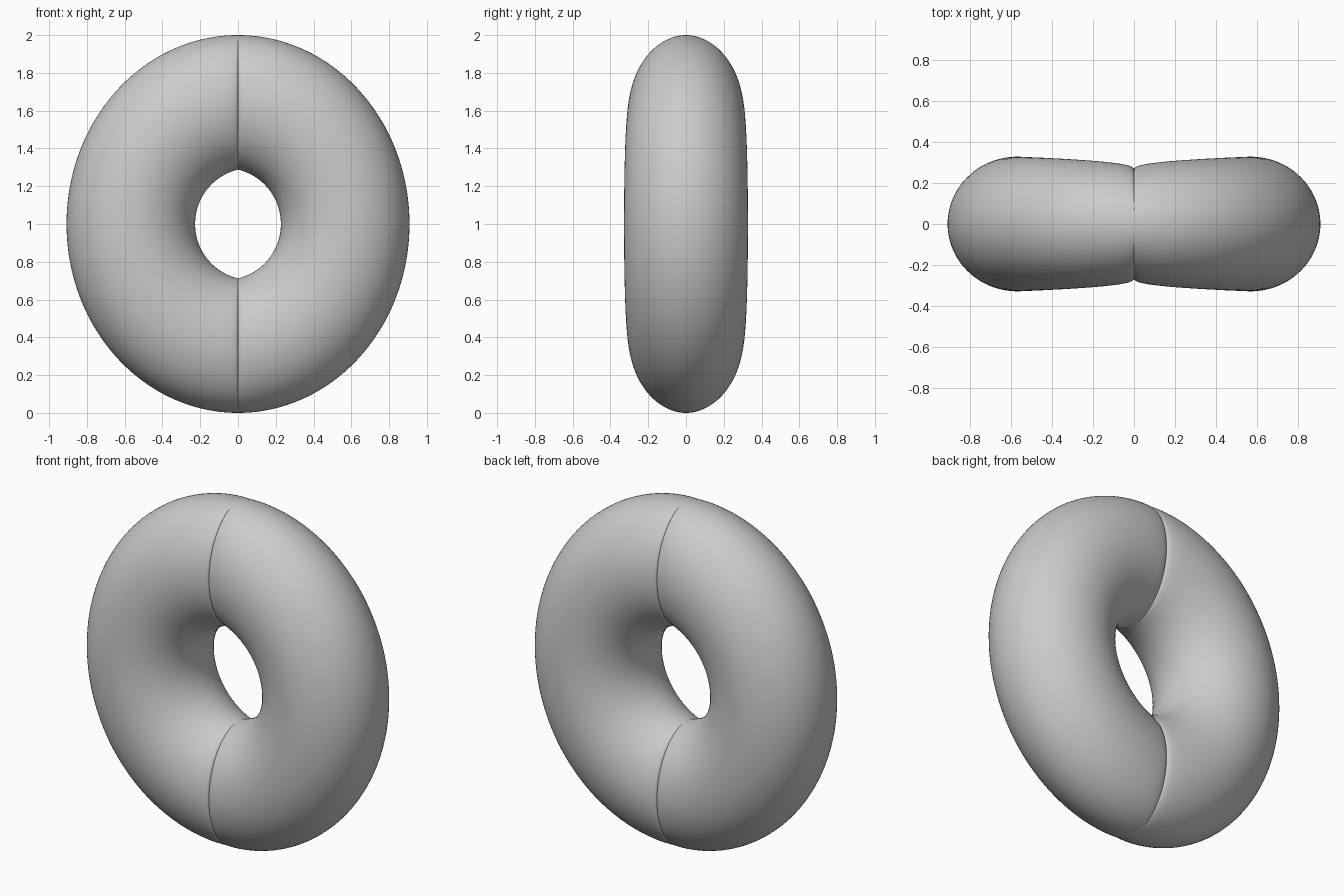
import bpy, bmesh
from math import sin, cos, pi, sqrt, atan2

if "Cube" in bpy.data.objects:
    bpy.data.objects.remove(bpy.data.objects["Cube"])

STEPS, SIDES = 128, 96

# Inner hole edge: an arc through (0, +-0.288) and (0.227, 0), pointed at x = 0
HOLE_X, HOLE_Z = 0.227, 0.288
OFF = (HOLE_Z**2 - HOLE_X**2) / (2 * HOLE_X)
HOLE_R = HOLE_X + OFF
HALF = atan2(HOLE_Z, OFF)


def section(s):
    """One ring of the tube; s runs 0..1 from the top seam to the bottom seam."""
    s = s * s * (3 - 2 * s)
    t = pi * s
    outer = (0.908 * sin(t), cos(t))
    a = HALF * (1 - 2 * s)
    inner = (HOLE_R * cos(a) - OFF, HOLE_R * sin(a))
    cx, cz = (outer[0] + inner[0]) / 2, (outer[1] + inner[1]) / 2
    dx, dz = (outer[0] - inner[0]) / 2, (outer[1] - inner[1]) / 2
    # Tube gets thinner front to back towards the seam
    depth = 0.262 + 0.066 * min(1, max(0, sin(t))) ** 0.35 if 0 < s < 1 else 0.262
    for k in range(SIDES):
        p = 2 * pi * k / SIDES
        x = cx + dx * cos(p) if 0 < s < 1 else 0
        yield (x, depth * sin(p), 1 + cz + dz * cos(p))


# Right half of the ring
bm = bmesh.new()
rings = [[bm.verts.new(c) for c in section(i / STEPS)] for i in range(STEPS + 1)]
for r0, r1 in zip(rings, rings[1:]):
    for k in range(SIDES):
        n = (k + 1) % SIDES
        bm.faces.new((r0[k], r0[n], r1[n], r1[k]))
bmesh.ops.recalc_face_normals(bm, faces=bm.faces)
# Make sure normals point away from the tube
f = max(bm.faces, key=lambda f: f.calc_center_median().x)
if f.normal.x < 0:
    bmesh.ops.reverse_faces(bm, faces=bm.faces)
mesh = bpy.data.meshes.new("ring")
bm.to_mesh(mesh)
bm.free()
ring = bpy.data.objects.new("ring", mesh)
bpy.context.collection.objects.link(ring)

# Left half, joined along the seam
mirror = ring.modifiers.new("mirror", 'MIRROR')
mirror.use_clip = True
mirror.merge_threshold = 0.0005
bpy.context.view_layer.objects.active = ring
ring.select_set(True)
bpy.ops.object.modifier_apply(modifier="mirror")
bpy.ops.object.shade_smooth_by_angle(angle=0.5)
